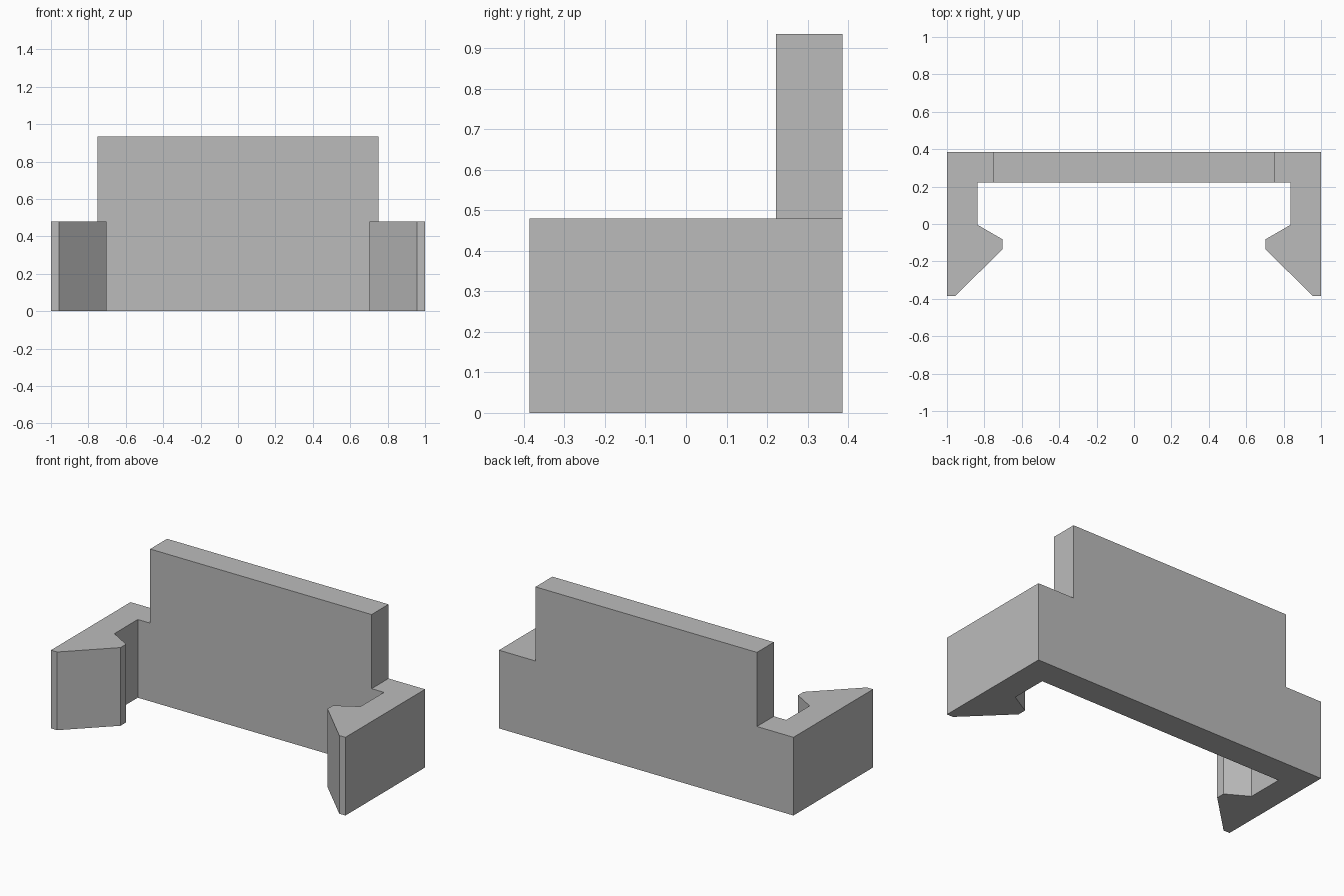
import bpy
import bmesh
import math

default_cube = bpy.data.objects.get("Cube")
if default_cube:
    bpy.data.objects.remove(default_cube, do_unlink=True)

ARM_TOP = 0.48
PANEL_TOP = 0.935
BACK_Y = 0.386
PANEL_Y = 0.222
PANEL_X = 0.752

grey = bpy.data.materials.new("plain grey")
grey.use_nodes = True
colour = (0.5, 0.5, 0.5, 1)
grey.diffuse_color = colour
grey.node_tree.nodes["Principled BSDF"].inputs["Base Color"].default_value = colour

# Plan outline of the left half, from the back panel round the hooked arm
half = [
    (PANEL_X, PANEL_Y), (0.836, PANEL_Y), (0.836, -0.005),
    (0.703, -0.082), (0.703, -0.136), (0.958, -BACK_Y),
    (1, -BACK_Y), (1, BACK_Y), (PANEL_X, BACK_Y),
]
outline = half + [(-x, y) for x, y in reversed(half)]


def raise_face(bm, face, height):
    """Extrude a face straight up and return its new cap."""
    result = bmesh.ops.extrude_face_region(bm, geom=[face])["geom"]
    verts = [g for g in result if isinstance(g, bmesh.types.BMVert)]
    bmesh.ops.translate(bm, verts=verts, vec=(0, 0, height))
    return next(g for g in result if isinstance(g, bmesh.types.BMFace))


# Base with the two arms
bm = bmesh.new()
base = bm.faces.new([bm.verts.new((x, y, 0)) for x, y in outline])
base.normal_update()
if base.normal.z < 0:
    base.normal_flip()
top = raise_face(bm, base, ARM_TOP)
bm.verts.ensure_lookup_table()

# Split the top across the panel ends, then raise the middle strip
for side in (-1, 1):
    ends = [v for v in bm.verts if v.co.z > 0.1
            and abs(v.co.x - side * PANEL_X) < 0.001]
    bmesh.ops.connect_verts(bm, verts=ends)
strip = next(f for f in bm.faces if all(
    v.co.z > 0.1 and abs(v.co.x) < PANEL_X + 0.001 and v.co.y > 0.2
    for v in f.verts))
raise_face(bm, strip, PANEL_TOP - ARM_TOP)

# Close the underside if open, and merge coplanar faces
edges = [e for e in bm.edges if e.is_boundary]
if edges:
    bmesh.ops.holes_fill(bm, edges=edges, sides=0)
bmesh.ops.dissolve_limit(bm, angle_limit=math.radians(1),
                         verts=bm.verts, edges=bm.edges)
bmesh.ops.recalc_face_normals(bm, faces=bm.faces)

mesh = bpy.data.meshes.new("clip_bracket")
bm.to_mesh(mesh)
bm.free()
mesh.materials.append(grey)
bracket = bpy.data.objects.new("clip_bracket", mesh)
bpy.context.collection.objects.link(bracket)
